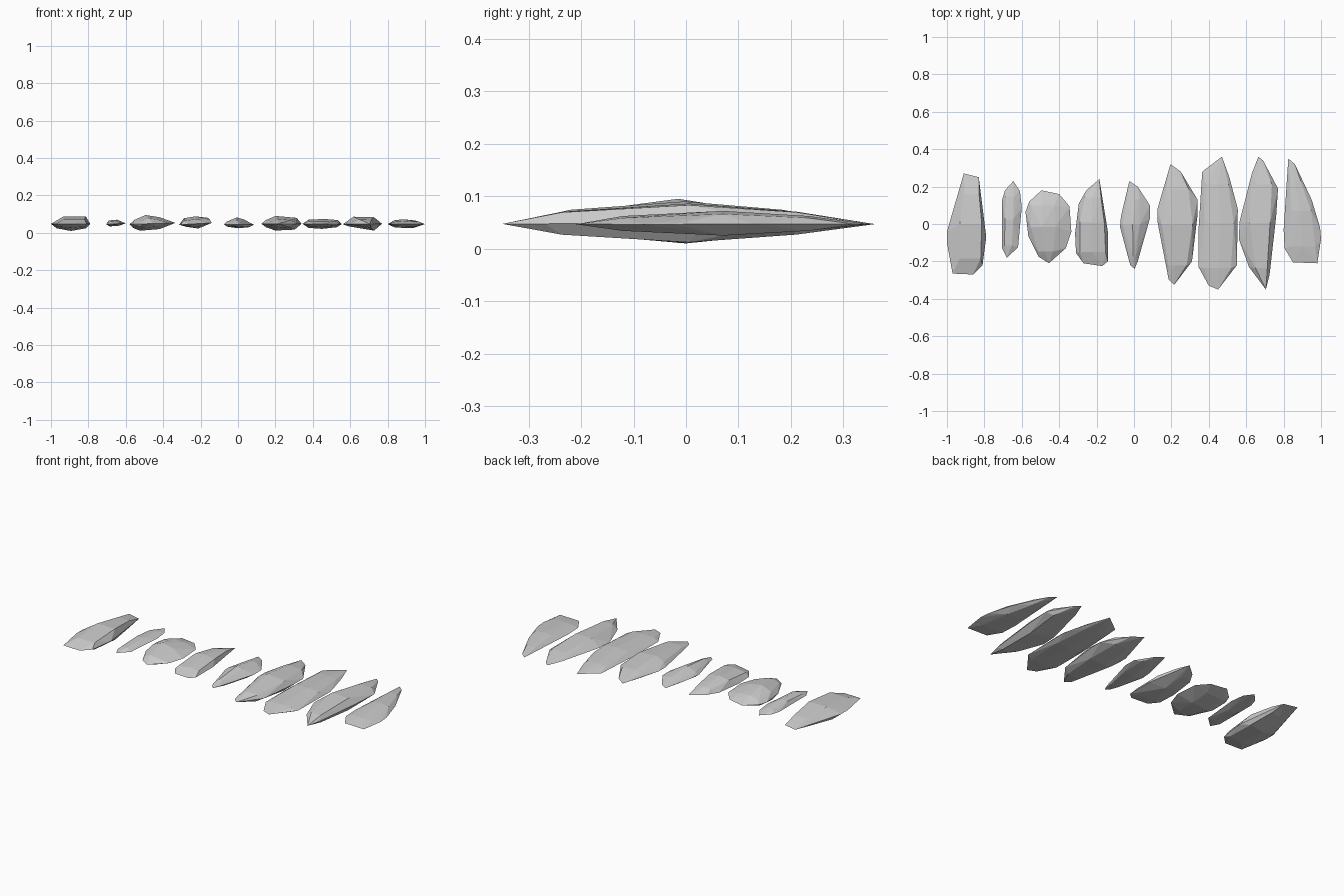
import bpy, bmesh


def x_range(outline, y):
    """Left and right limits of a plan outline at depth y."""
    xs = []
    for (x0, y0), (x1, y1) in zip(outline, outline[1:] + outline[:1]):
        if y0 != y1 and min(y0, y1) <= y <= max(y0, y1):
            xs.append(x0 + (x1 - x0) * (y - y0) / (y1 - y0))
    return min(xs), max(xs)


def stone(name, outline, zl, zr, top, bottom):
    """Faceted stone: a plan outline as girdle (height zl at left to zr at
    right), plus upper and lower facets given as (x fraction, z) corners."""
    xs = [p[0] for p in outline]
    ys = [p[1] for p in outline]
    x0, x1, y0, y1 = min(xs), max(xs), min(ys), max(ys)

    def mid(x):
        return zl + (zr - zl) * (x - x0) / (x1 - x0)

    pts = [(x, y, 0.5 * mid(x) + 0.023) for x, y in outline]
    cy, half = (y0 + y1) / 2, (y1 - y0) / 2
    for side in (top, bottom):
        for f, keep in ((-0.68, 0.6), (0.0, 1.0), (0.58, 0.6)):
            y = cy + f * half
            a, b = x_range(outline, y)
            for t, z in side:
                x = a + (b - a) * t
                pts.append((x, y, mid(x) + (z - mid(x)) * keep))
    bm = bmesh.new()
    for p in pts:
        bm.verts.new(p)
    res = bmesh.ops.convex_hull(bm, input=bm.verts)
    loose = [v for v in bm.verts if not v.link_faces]
    bmesh.ops.delete(bm, geom=loose, context='VERTS')
    # merge nearly flat triangles into larger facets
    bmesh.ops.dissolve_limit(bm, angle_limit=0.03, verts=bm.verts, edges=bm.edges)
    bmesh.ops.recalc_face_normals(bm, faces=bm.faces)
    me = bpy.data.meshes.new(name)
    bm.to_mesh(me)
    bm.free()
    bpy.context.collection.objects.link(bpy.data.objects.new(name, me))


# Row of stepping stones, left to right
stone("stone_1", [(-.91, .27), (-.83, .25), (-.79, -.07), (-.81, -.22), (-.86, -.27),
                  (-.97, -.265), (-1, -.1), (-1, -.04)],
      .05, .05, [(.3, .088), (.92, .088)], [(.1, .024), (.5, .01), (.93, .024)])
stone("stone_2", [(-.645, .23), (-.61, .175), (-.60, .09), (-.62, -.125), (-.68, -.18),
                  (-.705, -.13), (-.705, .13), (-.69, .18)],
      .045, .055, [(.15, .066), (.6, .07)], [(.2, .034), (.7, .038)])
stone("stone_3", [(-.495, .18), (-.40, .16), (-.345, .095), (-.335, -.04), (-.365, -.13),
                  (-.455, -.21), (-.51, -.175), (-.565, -.065), (-.58, .065), (-.56, .12)],
      .045, .06, [(.08, .07), (.33, .095), (.65, .083)], [(.05, .025), (.2, .011), (.65, .02)])
stone("stone_4", [(-.185, .24), (-.14, -.04), (-.14, -.2), (-.17, -.225), (-.27, -.21),
                  (-.31, -.155), (-.315, -.05), (-.295, .11), (-.255, .18)],
      .04, .06, [(.12, .078), (.5, .088), (.93, .08)], [(.2, .032), (.6, .023)])
stone("stone_5", [(-.025, .23), (.02, .2), (.085, .10), (.085, .03), (.02, -.2),
                  (.003, -.24), (-.02, -.22), (-.075, -.015), (-.07, .04)],
      .045, .04, [(.1, .06), (.45, .082), (.7, .072)], [(.1, .033), (.5, .024), (.9, .03)])
stone("stone_6", [(.195, .32), (.25, .28), (.34, .13), (.34, .05), (.31, -.2),
                  (.215, -.325), (.185, -.295), (.125, .015), (.125, .08)],
      .05, .05, [(.1, .068), (.35, .09), (.9, .08)], [(.1, .03), (.35, .012), (.85, .017)])
stone("stone_7", [(.47, .36), (.51, .25), (.555, .08), (.55, -.22), (.45, -.35),
                  (.40, -.33), (.345, -.23), (.345, -.03), (.365, .28)],
      .05, .047, [(.15, .07), (.55, .074), (.9, .068)], [(.15, .026), (.5, .021), (.88, .03)])
stone("stone_8", [(.665, .36), (.69, .34), (.77, .19), (.76, .04), (.725, -.27),
                  (.705, -.35), (.615, -.23), (.56, -.08), (.565, .015), (.63, .27)],
      .045, .05, [(.28, .086), (.85, .083)], [(.15, .034), (.55, .022), (.85, .012)])
stone("stone_9", [(.825, .35), (.86, .32), (.95, .13), (.995, -.02), (1, -.08),
                  (.98, -.21), (.85, -.205), (.805, -.13), (.80, -.03)],
      .048, .047, [(.2, .068), (.5, .072), (.87, .066)], [(.2, .028), (.8, .025)])
